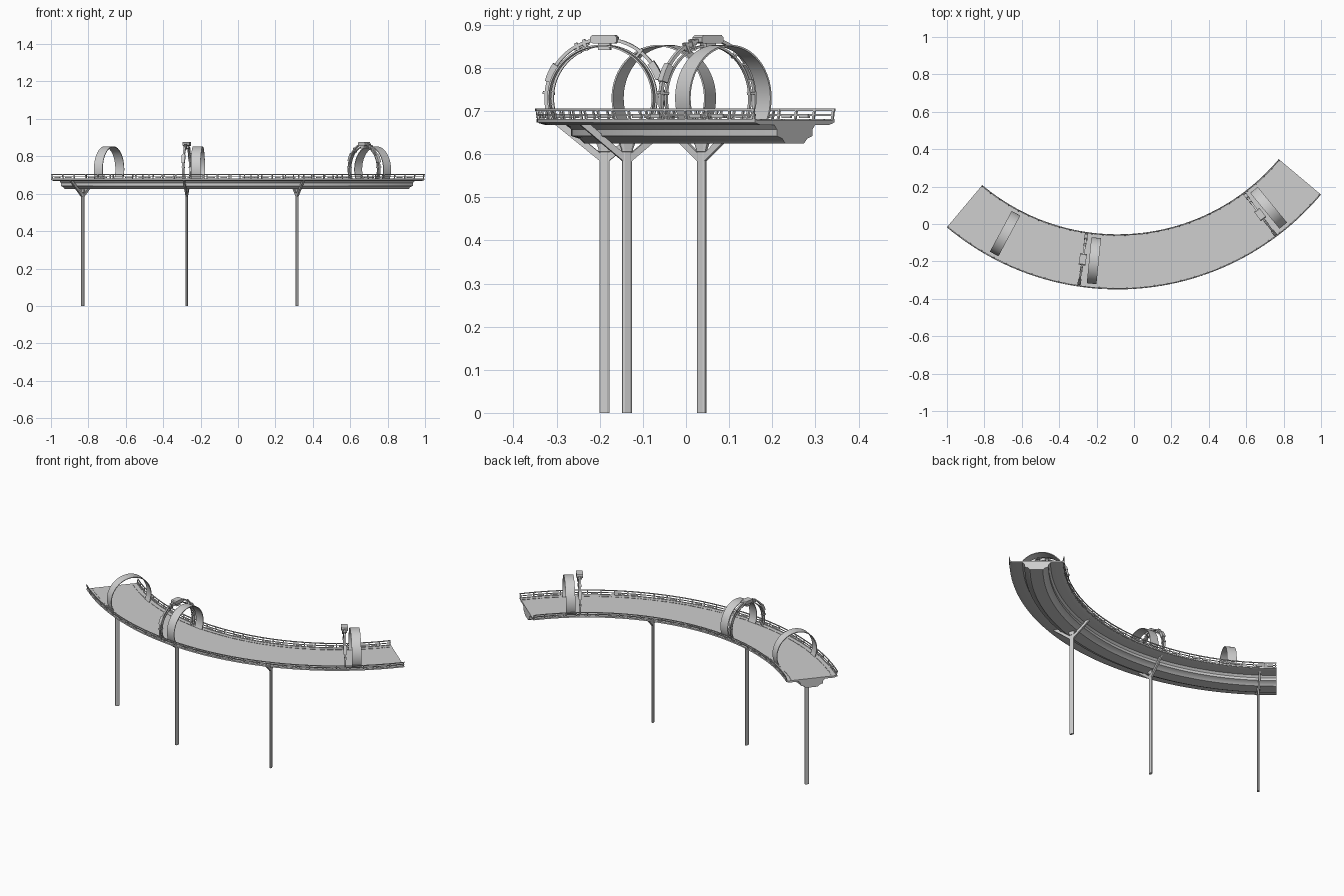
import bpy, bmesh, math
from mathutils import Vector

if "Cube" in bpy.data.objects:
    bpy.data.objects.remove(bpy.data.objects["Cube"])

CX, CY, RM = -0.088, 1.07, 1.2725      # centre and middle radius of the curved track
A0, A1 = -130.0, -40.0                 # track sweep in degrees
CZ, FLOOR = 0.73, 0.679                # hoop centre height, deck surface

mat = bpy.data.materials.new("light grey")
mat.diffuse_color = (0.62, 0.62, 0.62, 1)
mat.use_nodes = True
mat.node_tree.nodes["Principled BSDF"].inputs["Base Color"].default_value = mat.diffuse_color


def place(a, u, z, t=0.0):
    """Track coordinates: angle, offset outward, height, offset along the track."""
    r = math.radians(a)
    c, s = math.cos(r), math.sin(r)
    return Vector((CX + (RM + u) * c - t * s, CY + (RM + u) * s + t * c, z))


def loft(bm, sections):
    rows = [[bm.verts.new(p) for p in sec] for sec in sections]
    n = len(rows[0])
    for r0, r1 in zip(rows, rows[1:]):
        for i in range(n):
            j = (i + 1) % n
            bm.faces.new((r0[i], r0[j], r1[j], r1[i]))
    bm.faces.new(rows[0])
    bm.faces.new(rows[-1][::-1])


def sweep(bm, profile, a0=A0, a1=A1, n=60):
    loft(bm, [[place(a0 + (a1 - a0) * i / n, u, z) for u, z in profile] for i in range(n + 1)])


def plate(bm, a, poly, t0, t1):
    loft(bm, [[place(a, u, z, t) for u, z in poly] for t in (t0, t1)])


def arch(bm, a, r0, r1, p0, p1, w, n=48):
    secs = []
    for i in range(n + 1):
        p = math.radians(p0 + (p1 - p0) * i / n)
        c, s = math.cos(p), math.sin(p)
        secs.append([place(a, r * c, CZ + r * s, t)
                     for r, t in ((r0, -w), (r1, -w), (r1, w), (r0, w))])
    loft(bm, secs)


def box(u, z, hu, hz):
    return [(u - hu, z - hz), (u + hu, z - hz), (u + hu, z + hz), (u - hu, z + hz)]


def finish(bm, name):
    bmesh.ops.recalc_face_normals(bm, faces=bm.faces)
    me = bpy.data.meshes.new(name)
    bm.to_mesh(me)
    bm.free()
    me.materials.append(mat)
    ob = bpy.data.objects.new(name, me)
    bpy.context.collection.objects.link(ob)
    bpy.ops.object.select_all(action='DESELECT')
    ob.select_set(True)
    bpy.context.view_layer.objects.active = ob
    bpy.ops.object.shade_smooth_by_angle(angle=math.radians(30))


def mirrored(half):
    return half + [(-u, z) for u, z in reversed(half)]


# Walkway deck
bm = bmesh.new()
sweep(bm, mirrored([(0.125, 0.668), (0.14, 0.672), (0.14, 0.679)]))
finish(bm, "deck")

# Stepped girder under the deck
bm = bmesh.new()
sweep(bm, mirrored([(0.034, 0.625), (0.045, 0.636), (0.064, 0.642), (0.064, 0.657), (0.075, 0.669)]))
finish(bm, "girder")

# Guard rails leaning outward on both edges
bm = bmesh.new()
for s in (-1, 1):
    sweep(bm, box(s * 0.1455, 0.703, 0.002, 0.0025))
    sweep(bm, box(s * 0.142, 0.691, 0.0015, 0.002))
    sweep(bm, box(s * 0.141, 0.677, 0.003, 0.004))
finish(bm, "guard_rails")

# Rail posts and the short pipe sleeves between them
bm = bmesh.new()
STEPS = 30
for s in (-1, 1):
    for i in range(STEPS + 1):
        a = A0 + 0.2 + (A1 - A0 - 0.4) * i / STEPS
        plate(bm, a, [(s * 0.138, 0.678), (s * 0.142, 0.678), (s * 0.147, 0.704), (s * 0.143, 0.704)],
              -0.003, 0.003)
        if i < STEPS and i % 3 != 2:
            sweep(bm, box(s * 0.1425, 0.688, 0.003, 0.0045), a + 0.7, a + 2.2, 3)
finish(bm, "rail_posts")

# Dashed edging strips on the deck
bm = bmesh.new()
for s in (-1, 1):
    for i in range(40):
        a = A0 + (A1 - A0) * i / 40
        sweep(bm, box(s * 0.114, 0.6795, 0.0015, 0.0015), a + 0.2, a + 2.0, 2)
finish(bm, "edging_strips")

# Support columns with heads and braces
for k, a in enumerate((-125.7, -98.4, -71.5)):
    bm = bmesh.new()
    shaft = [(-0.0115, -0.003), (-0.007, -0.006), (0.007, -0.006), (0.0115, -0.003),
             (0.0115, 0.003), (0.007, 0.006), (-0.007, 0.006), (-0.0115, 0.003)]
    loft(bm, [[place(a, u * f, z, t * f) for u, t in shaft]
              for z, f in ((0, 1), (0.605, 1), (0.606, 1.2), (0.612, 1.2), (0.628, 1.7), (0.64, 1.7))])
    finish(bm, f"column_{k + 1}")
    bm = bmesh.new()
    for s in (-1, 1):
        plate(bm, a, [(s * 0.008, 0.582), (s * 0.115, 0.668), (s * 0.09, 0.668), (s * 0.008, 0.601)],
              -0.005, 0.005)
    finish(bm, f"column_braces_{k + 1}")


def sink(r):
    return math.degrees(math.asin((CZ - FLOOR) / r))


# Broad plain hoops over the walkway
for k, a in enumerate((-118.2, -95.7, -50.6)):
    bm = bmesh.new()
    e = sink(0.122)
    arch(bm, a, 0.1195, 0.1235, -e, 180 + e, 0.026)
    finish(bm, f"broad_hoop_{k + 1}")

# Double-ring frame hoops with housings and clamps
for k, a in enumerate((-98.4, -53.2)):
    bm = bmesh.new()
    e = sink(0.138)
    arch(bm, a, 0.133, 0.1405, -e, 180 + e, 0.005)
    e = sink(0.122)
    arch(bm, a, 0.119, 0.124, -e, 180 + e, 0.004)
    finish(bm, f"frame_hoop_{k + 1}")
    bm = bmesh.new()
    for p in (25, 152):                               # side housings
        arch(bm, a, 0.128, 0.1445, p - 9, p + 9, 0.009, 4)
    for p in (5, 62, 70, 128, 175):                   # clamps joining the rings
        arch(bm, a, 0.118, 0.1445, p - 1.3, p + 1.3, 0.007, 2)
    arch(bm, a, 0.1285, 0.1325, 58, 74, 0.004, 4)
    plate(bm, a, [(-0.031, 0.86), (-0.024, 0.856), (0.024, 0.856), (0.031, 0.86),
                  (0.031, 0.871), (0.026, 0.876), (-0.026, 0.876), (-0.031, 0.871)], -0.018, 0.018)
    plate(bm, a, box(0, 0.849, 0.014, 0.008), -0.012, 0.012)
    finish(bm, f"hoop_fittings_{k + 1}")
